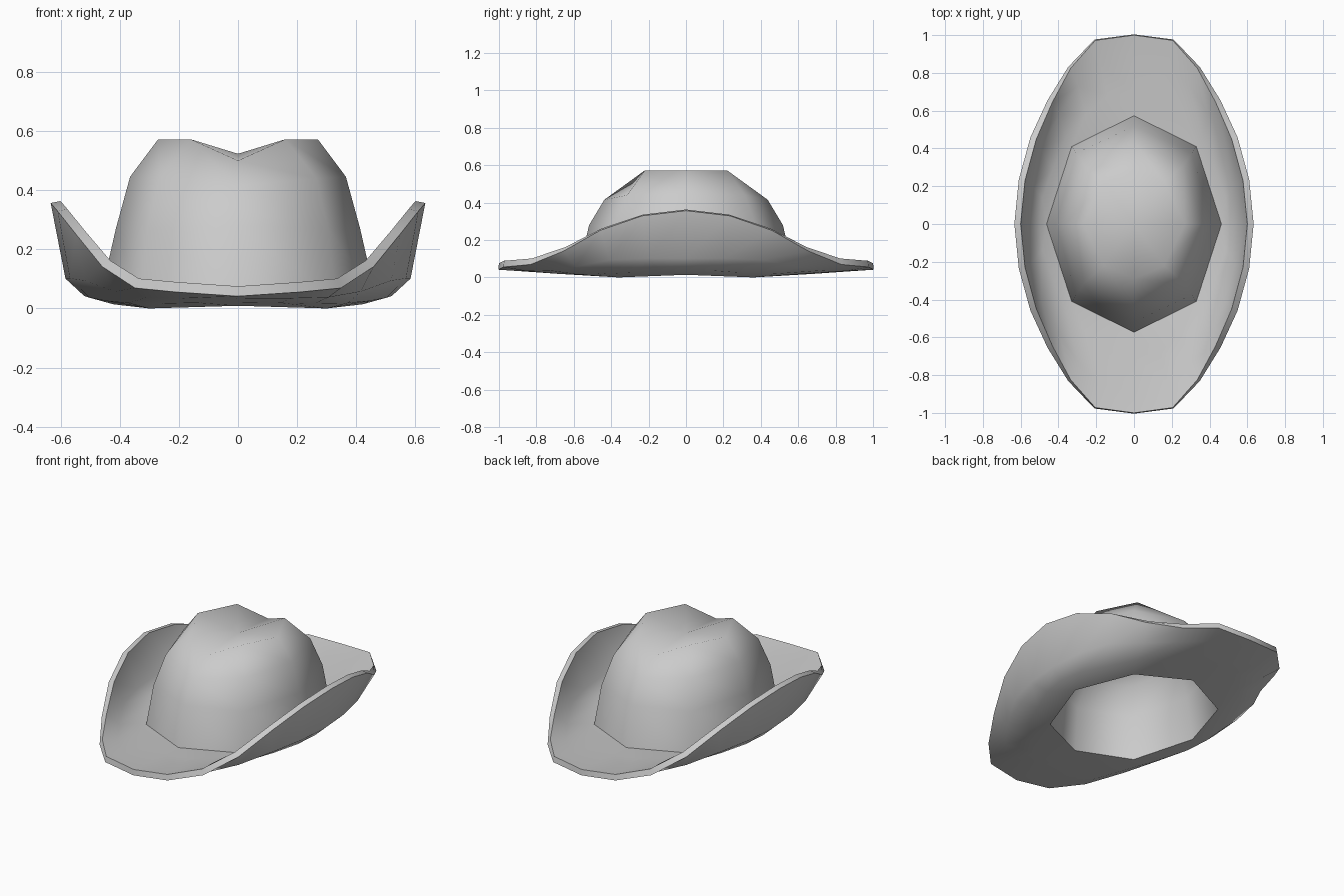
import bpy, bmesh

if "Cube" in bpy.data.objects:
    bpy.data.objects.remove(bpy.data.objects["Cube"])

bm = bmesh.new()


def full_ring(quarter):
    """Mirror a quarter outline (+y axis round to +x axis) into a closed ring."""
    half = quarter + [(x, -y, z) for x, y, z in quarter[-2::-1]]
    pts = half + [(-x, y, z) for x, y, z in half[-2:0:-1]]
    return [bm.verts.new(p) for p in pts]


def bridge(a, b):
    n = len(a)
    for i in range(n):
        j = (i + 1) % n
        bm.faces.new((a[i], b[i], b[j], a[j]))


# crown: eight-sided rings from the base up to the two ridges
crown = [full_ring(q) for q in (
    [(0, .573, .045), (.33, .41, .036), (.463, 0, .05)],
    [(0, .518, .28), (.305, .375, .27), (.413, 0, .27)],
    [(0, .437, .415), (.265, .315, .44), (.365, 0, .445)],
    [(0, .29, .5), (.16, .22, .572), (.27, 0, .572)],
)]
for lower, upper in zip(crown, crown[1:]):
    bridge(lower, upper)

# crease: closes the top between the ridges
top = bm.verts.new((0, 0, .523))
for i in range(8):
    bm.faces.new((crown[-1][i], top, crown[-1][(i + 1) % 8]))

# brim: flat front and back, curled up at the sides
brim_flat = full_ring([(0, .70, .055), (.14, .68, .053), (.255, .58, .05),
                       (.36, .46, .05), (.43, .29, .056), (.485, .14, .066),
                       (.50, 0, .07)])
brim_bend = full_ring([(0, .88, .067), (.18, .85, .068), (.295, .73, .07),
                       (.395, .58, .085), (.49, .40, .115), (.538, .2, .12),
                       (.552, 0, .118)])
brim_edge = full_ring([(0, 1, .075), (.205, .972, .089), (.335, .825, .101),
                       (.432, .645, .162), (.517, .45, .262),
                       (.577, .23, .336), (.60, 0, .363)])
bridge(brim_edge, brim_bend)
bridge(brim_bend, brim_flat)
base = crown[0]
for i in range(8):
    a, b = base[i], base[(i + 1) % 8]
    m = [brim_flat[(3 * i + k) % 24] for k in range(4)]
    bm.faces.new((a, m[0], m[1]))
    bm.faces.new((a, m[1], m[2], b))
    bm.faces.new((b, m[2], m[3]))

bmesh.ops.recalc_face_normals(bm, faces=bm.faces)
bm.normal_update()
if top.normal.z < 0:
    bmesh.ops.reverse_faces(bm, faces=bm.faces)

mesh = bpy.data.meshes.new("hat")
bm.to_mesh(mesh)
bm.free()
hat = bpy.data.objects.new("hat", mesh)
bpy.context.collection.objects.link(hat)
bpy.context.view_layer.objects.active = hat
hat.select_set(True)

# felt thickness, added below and inside the surface
count = len(mesh.vertices)
mod = hat.modifiers.new("thickness", 'SOLIDIFY')
mod.thickness = .034
mod.offset = -1
mod.use_even_offset = True
bpy.ops.object.modifier_apply(modifier=mod.name)

# head opening: narrower than the crown, its low corners touch the ground
verts = hat.data.vertices
for i in range(8):
    p = verts[i].co
    verts[count + i].co = (p.x * .91, p.y * .88, max(0, p.z - .036))

# rest on the ground
low = min(v.co.z for v in verts)
for v in verts:
    v.co.z -= low
bpy.ops.object.shade_smooth_by_angle(angle=1.17)
